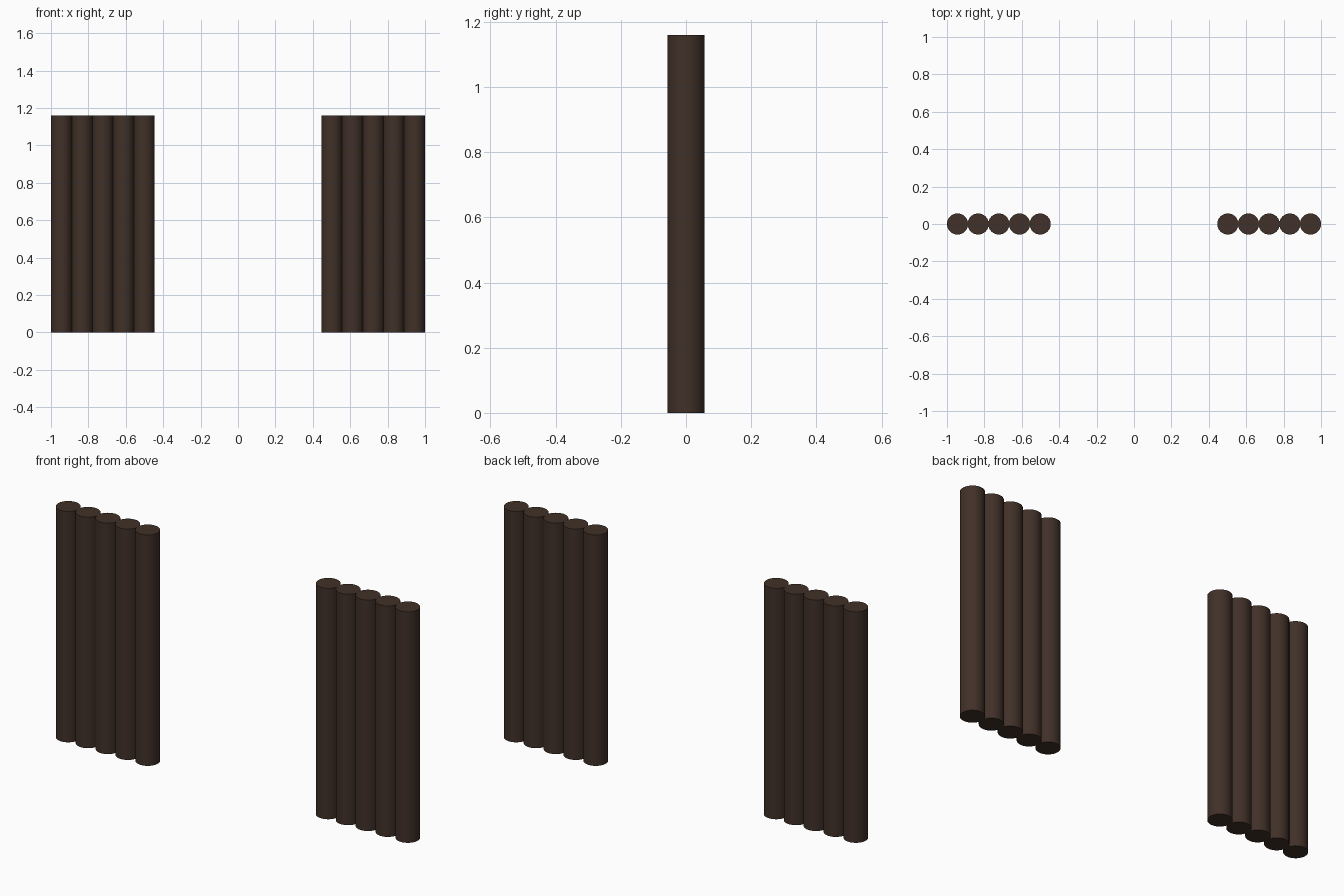
import bpy
import math

if "Cube" in bpy.data.objects:
    bpy.data.objects.remove(bpy.data.objects["Cube"])

RADIUS = 0.0563
HEIGHT = 1.16
SPACING = 0.1105
COUNT = 5

# dark wood colour
wood = bpy.data.materials.new("dark_brown_wood")
wood.diffuse_color = (0.052, 0.030, 0.021, 1.0)
wood.use_nodes = True
wood.node_tree.nodes["Principled BSDF"].inputs["Base Color"].default_value = wood.diffuse_color


def log_post(name, x):
    """Upright round log standing on the ground."""
    bpy.ops.mesh.primitive_cylinder_add(vertices=48, radius=RADIUS, depth=HEIGHT,
                                        location=(x, 0, HEIGHT / 2))
    post = bpy.context.object
    post.name = name
    post.data.materials.append(wood)
    bpy.ops.object.shade_smooth_by_angle(angle=math.radians(30))


# two palisade walls of logs, mirrored about the central gap
for side, sign in (("left", -1), ("right", 1)):
    for i in range(COUNT):
        log_post(f"{side}_log_{i + 1}", sign * (1 - RADIUS - i * SPACING))
